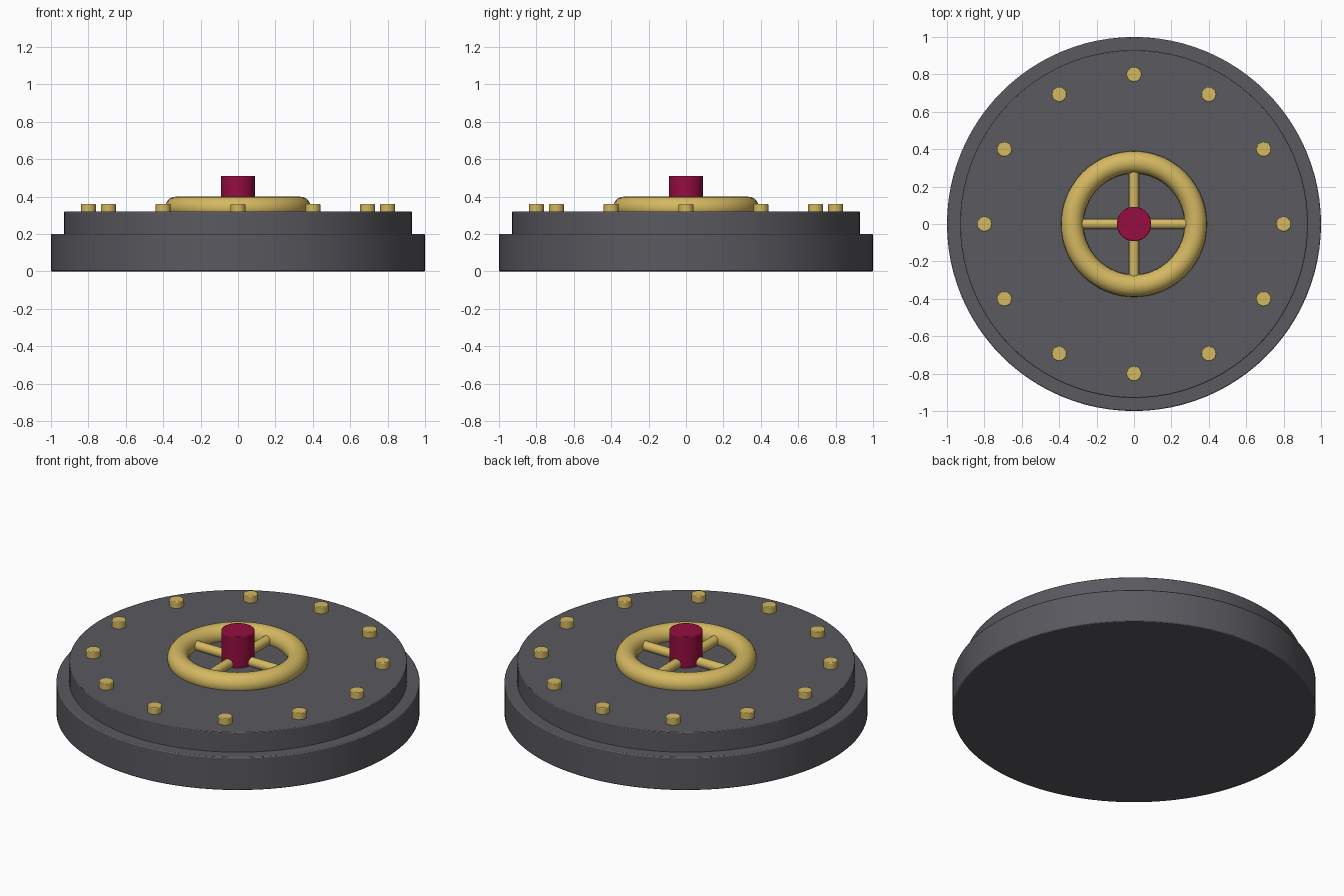
import bpy
import math

if "Cube" in bpy.data.objects:
    bpy.data.objects.remove(bpy.data.objects["Cube"])


def material(name, color):
    m = bpy.data.materials.new(name)
    m.diffuse_color = (*color, 1)
    m.use_nodes = True
    m.node_tree.nodes["Principled BSDF"].inputs["Base Color"].default_value = m.diffuse_color
    return m


STEEL = material("dark_steel", (0.10, 0.10, 0.115))
BRASS = material("brass", (0.66, 0.48, 0.12))
RED = material("crimson", (0.30, 0.004, 0.05))


def finish(name, mat, bevel=0):
    ob = bpy.context.object
    ob.name = name
    ob.data.materials.append(mat)
    bpy.ops.object.shade_smooth_by_angle(angle=math.radians(35))
    if bevel:
        mod = ob.modifiers.new("bevel", 'BEVEL')
        mod.width = bevel
        mod.segments = 2
        mod.limit_method = 'ANGLE'
        mod.angle_limit = math.radians(40)
    return ob


def cylinder(name, r, z0, z1, mat, sides, bevel, x=0, y=0):
    bpy.ops.mesh.primitive_cylinder_add(vertices=sides, radius=r, depth=z1 - z0,
                                        location=(x, y, (z0 + z1) / 2))
    return finish(name, mat, bevel)


# Stepped door body
cylinder("door_base", 1.0, 0, 0.20, STEEL, 96, 0.006)
cylinder("door_plate", 0.93, 0.18, 0.32, STEEL, 96, 0.004)

# Ring of bolts
for i in range(12):
    a = i * math.tau / 12
    cylinder(f"bolt_{i + 1}", 0.04, 0.30, 0.36, BRASS, 24, 0.004,
             0.8 * math.cos(a), 0.8 * math.sin(a))

# Hand wheel rim
bpy.ops.mesh.primitive_torus_add(major_radius=0.33, minor_radius=0.06,
                                 major_segments=64, minor_segments=20,
                                 location=(0, 0, 0.34))
finish("wheel_rim", BRASS)

# Crossed spokes
for i in range(2):
    bpy.ops.mesh.primitive_cylinder_add(vertices=20, radius=0.028, depth=0.66,
                                        location=(0, 0, 0.34),
                                        rotation=(0, math.pi / 2, i * math.pi / 2))
    finish(f"wheel_spoke_{i + 1}", BRASS)

# Central hub
cylinder("wheel_hub", 0.092, 0.31, 0.51, RED, 40, 0.005)
